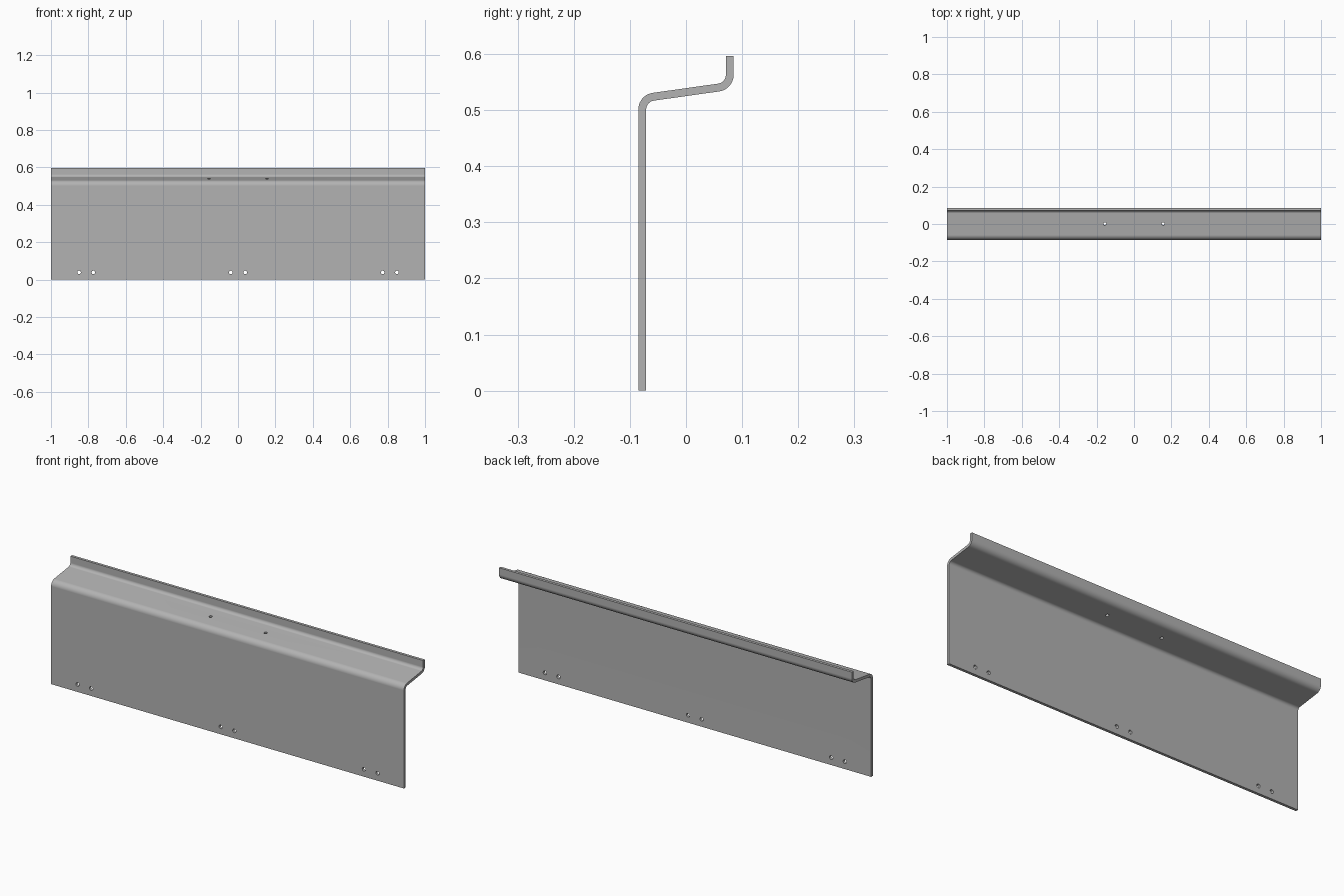
import bpy
import bmesh
import math
from mathutils import Vector

cube = bpy.data.objects.get("Cube")
if cube:
    bpy.data.objects.remove(cube, do_unlink=True)

THICK = 0.014
BEND_RADIUS = 0.023
BEND_STEPS = 10

steel = bpy.data.materials.new("grey_steel")
steel.use_nodes = True
colour = (0.45, 0.45, 0.45, 1)
steel.diffuse_color = colour
steel.node_tree.nodes["Principled BSDF"].inputs["Base Color"].default_value = colour


def sheet_outline(path):
    """Closed outline of a bent sheet that follows a centre line."""
    path = [Vector(p) for p in path]

    def side(d):
        return Vector((-d.y, d.x)) * THICK / 2

    first = side((path[1] - path[0]).normalized())
    last = side((path[-1] - path[-2]).normalized())
    left, right = [path[0] + first], [path[0] - first]
    for a, b, c in zip(path, path[1:], path[2:]):
        d1, d2 = (b - a).normalized(), (c - b).normalized()
        turn = math.atan2(d1.x * d2.y - d1.y * d2.x, d1.dot(d2))
        sign = math.copysign(1, turn)
        start = b - d1 * BEND_RADIUS * math.tan(abs(turn) / 2)
        centre = start + Vector((-d1.y, d1.x)) * sign * BEND_RADIUS
        base = math.atan2(start.y - centre.y, start.x - centre.x)
        for i in range(BEND_STEPS + 1):
            ang = base + turn * i / BEND_STEPS
            ray = Vector((math.cos(ang), math.sin(ang)))
            left.append(centre + ray * (BEND_RADIUS - sign * THICK / 2))
            right.append(centre + ray * (BEND_RADIUS + sign * THICK / 2))
    left.append(path[-1] + last)
    right.append(path[-1] - last)
    return left + right[::-1]


# Bent sheet: tall front panel, sloping shelf, short upright lip
outline = sheet_outline([(-0.078, 0), (-0.078, 0.521), (0.078, 0.543), (0.078, 0.596)])
bm = bmesh.new()
profile = bm.faces.new([bm.verts.new((-1, p.x, p.y)) for p in outline])
swept = bmesh.ops.extrude_face_region(bm, geom=[profile], use_keep_orig=True)
bmesh.ops.translate(bm, vec=(2, 0, 0),
                    verts=[v for v in swept["geom"] if isinstance(v, bmesh.types.BMVert)])
bmesh.ops.recalc_face_normals(bm, faces=bm.faces)
mesh = bpy.data.meshes.new("bent_panel")
bm.to_mesh(mesh)
bm.free()
panel = bpy.data.objects.new("bent_panel", mesh)
bpy.context.collection.objects.link(panel)
mesh.materials.append(steel)


def drill(location, radius, tilt):
    """Cut one round hole through the panel."""
    bpy.ops.mesh.primitive_cylinder_add(vertices=24, radius=radius, depth=0.06,
                                        location=location, rotation=(tilt, 0, 0))
    cutter = bpy.context.object
    cutter.name = "hole_cutter"
    cutter.hide_render = True
    cutter.data.materials.append(steel)
    cut = panel.modifiers.new("hole", 'BOOLEAN')
    cut.operation = 'DIFFERENCE'
    cut.solver = 'EXACT'
    cut.object = cutter
    bpy.context.view_layer.objects.active = panel
    bpy.ops.object.modifier_apply(modifier=cut.name)
    bpy.data.objects.remove(cutter, do_unlink=True)


# Three pairs of fixing holes along the bottom, one pair in the shelf
for x in (0.0385, 0.773, 0.85):
    for side in (-1, 1):
        drill((side * x, -0.078, 0.038), 0.0095, math.pi / 2)
for side in (-1, 1):
    drill((side * 0.156, 0.002, 0.532), 0.008, math.atan2(0.022, 0.156))

# Smooth bends, crisp sheet edges
bpy.ops.object.select_all(action='DESELECT')
panel.select_set(True)
bpy.context.view_layer.objects.active = panel
bpy.ops.object.shade_smooth_by_angle(angle=math.radians(30))
weighted = panel.modifiers.new("flat_faces", 'WEIGHTED_NORMAL')
weighted.keep_sharp = True
